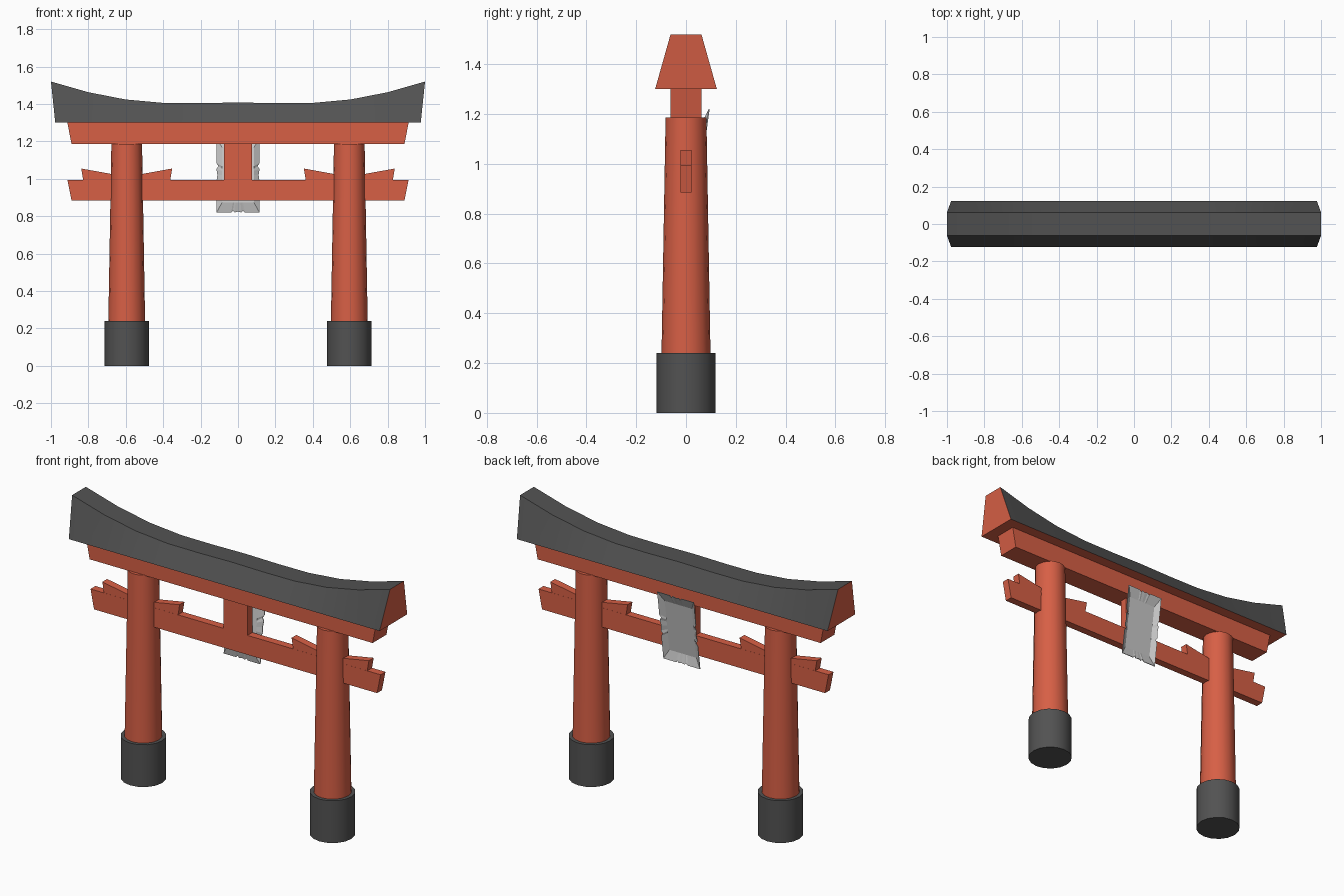
import bpy, bmesh, math

if "Cube" in bpy.data.objects:
    bpy.data.objects.remove(bpy.data.objects["Cube"])


def material(name, col):
    m = bpy.data.materials.new(name)
    m.diffuse_color = (*col, 1)
    m.use_nodes = True
    m.node_tree.nodes["Principled BSDF"].inputs["Base Color"].default_value = m.diffuse_color
    return m


RED = material("vermilion red", (0.68, 0.115, 0.06))
DARK = material("charcoal", (0.085, 0.085, 0.085))
GREY = material("light grey", (0.58, 0.58, 0.58))


def finish(name, bm, *mats):
    bmesh.ops.recalc_face_normals(bm, faces=bm.faces[:])
    me = bpy.data.meshes.new(name)
    bm.to_mesh(me)
    bm.free()
    for m in mats:
        me.materials.append(m)
    ob = bpy.data.objects.new(name, me)
    bpy.context.collection.objects.link(ob)
    return ob


def smooth(ob, angle=35):
    bpy.ops.object.select_all(action='DESELECT')
    ob.select_set(True)
    bpy.context.view_layer.objects.active = ob
    bpy.ops.object.shade_smooth_by_angle(angle=math.radians(angle))


def loft(rings, cap=True):
    """Bridge closed rings of points, optionally capping both ends."""
    bm = bmesh.new()
    vs = [[bm.verts.new(p) for p in r] for r in rings]
    n = len(vs[0])
    for a, b in zip(vs, vs[1:]):
        for i in range(n):
            j = (i + 1) % n
            bm.faces.new((a[i], a[j], b[j], b[i]))
    if cap:
        bm.faces.new(vs[0])
        bm.faces.new(vs[-1])
    return bm


def prism(name, pts, half, mat):
    """Extrude an x-z outline through y."""
    return finish(name, loft([[(x, y, z) for x, z in pts] for y in (-half, half)]), mat)


def cone(name, x, z0, z1, r0, r1, mat):
    rings = [[(x + r * math.cos(math.tau * i / 16), r * math.sin(math.tau * i / 16), z)
              for i in range(16)] for z, r in ((z0, r0), (z1, r1))]
    smooth(finish(name, loft(rings), mat))


# Curved roof beam: dark sides and top, red ends and underside
half_curve = [(0, 1.408), (0.2, 1.405), (0.4, 1.406), (0.6, 1.424), (0.8, 1.463), (1.0, 1.52)]
curve = [(-x, z) for x, z in half_curve[:0:-1]] + half_curve
bm = loft([[(0.977 * x, -0.124, 1.30), (0.977 * x, 0.124, 1.30), (x, 0.062, z), (x, -0.062, z)]
           for x, z in curve])
bm.normal_update()
bmesh.ops.recalc_face_normals(bm, faces=bm.faces[:])
for f in bm.faces:
    if abs(f.normal.x) > 0.8 or f.normal.z < -0.8:
        f.material_index = 1
smooth(finish("roof_beam", bm, DARK, RED))

# Straight beams with slanted ends
for name, z0, z1, half in (("upper_beam", 1.185, 1.30, 0.062), ("tie_beam", 0.885, 0.995, 0.022)):
    prism(name, [(-0.89, z0), (0.89, z0), (0.912, z1), (-0.912, z1)], half, RED)

# Centre post
prism("centre_post", [(-0.075, 0.99), (0.075, 0.99), (0.075, 1.19), (-0.075, 1.19)], 0.0225, RED)

# Pillars, footings and wedges on both sides
for s, side in ((-1, "left"), (1, "right")):
    cone(side + "_pillar", s * 0.595, 0.2, 1.187, 0.099, 0.082, RED)
    cone(side + "_footing", s * 0.595, 0, 0.24, 0.118, 0.118, DARK)
    for d, where in ((1, "outer"), (-1, "inner")):
        pts = [(0.06, 0.99), (0.232, 0.99), (0.243, 1.055), (0.06, 1.022)]
        prism(f"{side}_{where}_wedge", [(s * (0.595 + d * x), z) for x, z in pts], 0.0215, RED)

# Tilted plaque on the back: a shallow tray with a flared, notched rim


def rim(hx, hz, depth, notch):
    corners = [(-hx, -hz), (hx, -hz), (hx, hz), (-hx, hz)]
    normals = [(0, 1), (-1, 0), (0, -1), (1, 0)]
    ring = []
    for k in range(4):
        (ax, az), (bx, bz) = corners[k], corners[(k + 1) % 4]
        nx, nz = normals[k]
        for t, d in ((0, 0), (0.34, 0), (0.38, 1), (0.42, 0), (0.5, 0.5), (0.58, 0), (0.62, 1), (0.66, 0)):
            x = ax + (bx - ax) * t + nx * d * notch
            z = 1.02 + az + (bz - az) * t + nz * d * notch
            ring.append((x, 0.095 - 0.14 * (1.22 - z) - depth, z))
    return ring


t = 0.004
bm = loft([rim(0.085, 0.147, 0.018, 0), rim(0.115, 0.2, 0, 0.01),
           rim(0.115, 0.2, t, 0.01), rim(0.085, 0.147, 0.018 + t, 0)])
finish("plaque", bm, GREY)
